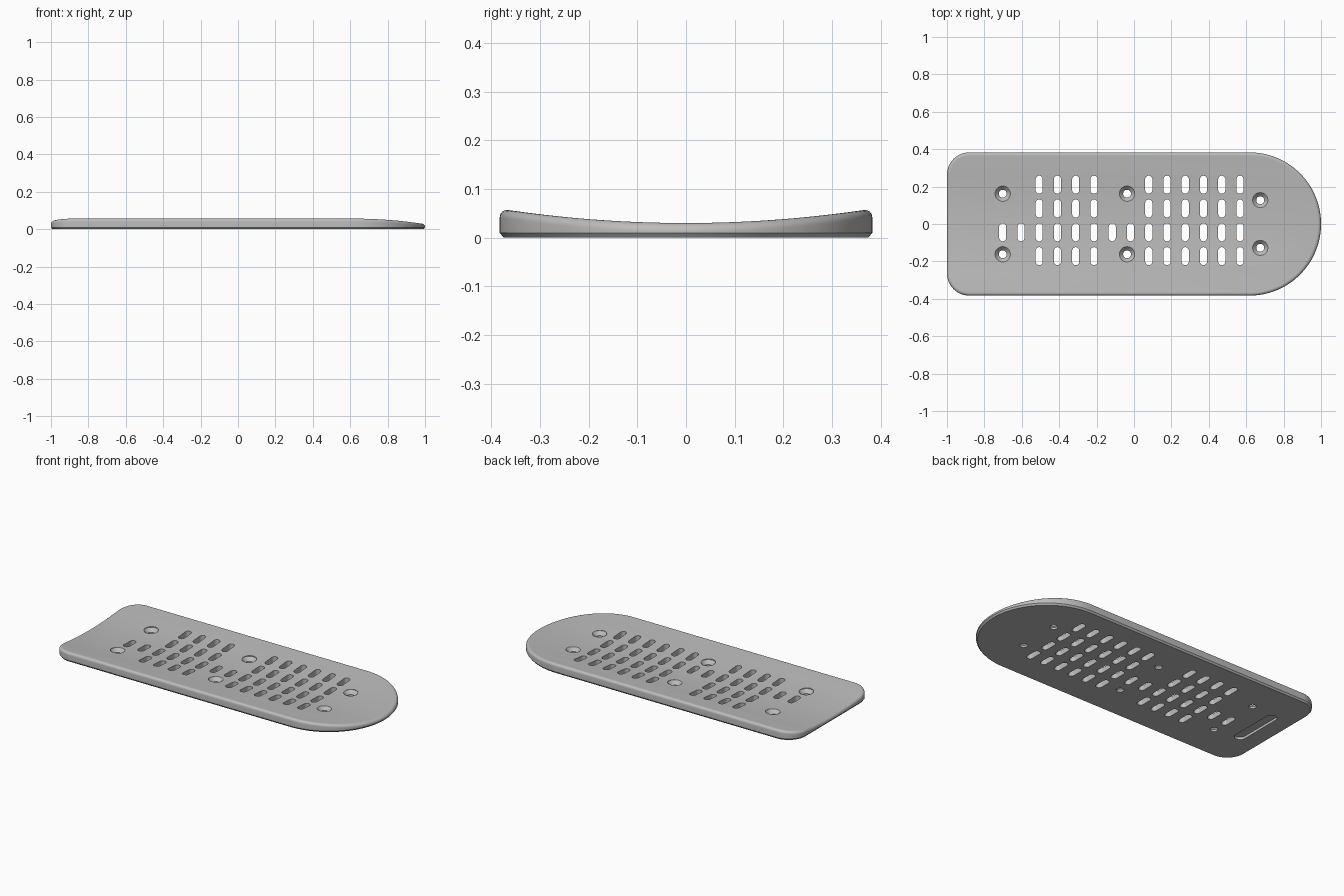
import bpy
import bmesh
from math import sin, cos, pi, sqrt

if "Cube" in bpy.data.objects:
    bpy.data.objects.remove(bpy.data.objects["Cube"], do_unlink=True)

HALF_W = 0.383      # half width, also the radius of the round end
CORNER = 0.12       # corner radius of the square end
FILLET = 0.018      # rounding of the upper rim
STEPS = 80          # strips across the width


def dish(y):
    """Height of the hollow upper surface."""
    return 0.03 + 0.2 * y * y


def outline(inset):
    """Plan outline moved inwards, right side first, then back down the left."""
    right, left = [], []
    for i in range(STEPS + 1):
        a = -pi / 2 + pi * i / STEPS
        r = HALF_W - inset
        y = r * sin(a)
        right.append((1 - HALF_W + r * cos(a), y))
        over = max(0.0, abs(y) - (HALF_W - CORNER))
        rc = CORNER - inset
        left.append((-1 + CORNER - sqrt(max(0.0, rc * rc - over * over)), y))
    return right + left[::-1]


def make_object(name, bm):
    bmesh.ops.recalc_face_normals(bm, faces=bm.faces)
    mesh = bpy.data.meshes.new(name)
    bm.to_mesh(mesh)
    bm.free()
    obj = bpy.data.objects.new(name, mesh)
    bpy.context.collection.objects.link(obj)
    return obj


def bridge(bm, a, b):
    n = len(a)
    for i in range(n):
        j = (i + 1) % n
        bm.faces.new((a[i], a[j], b[j], b[i]))


# Plate: chamfered foot, upright side, rounded rim and hollow top
bm = bmesh.new()
rings = [[bm.verts.new((x, y, 0)) for x, y in outline(0.008)],
         [bm.verts.new((x, y, 0.01)) for x, y in outline(0)]]
for k in range(7):
    t = pi / 2 * k / 6
    rings.append([bm.verts.new((x, y, dish(y) - FILLET * (1 - sin(t))))
                  for x, y in outline(FILLET * (1 - cos(t)))])
for low, high in zip(rings, rings[1:]):
    bridge(bm, low, high)
bm.faces.new(rings[0])
top = rings[-1]
for i in range(STEPS):
    bm.faces.new((top[i], top[i + 1], top[-2 - i], top[-1 - i]))
plate = make_object("plate", bm)


def cutter(bm, cx, cy, levels, half_len=0.0, sides=32):
    """Stack of round or slot-shaped rings; levels hold radius and height."""
    stack = []
    for r, z in levels:
        ring = []
        for i in range(sides):
            a = 2 * pi * (i + 0.5) / sides
            shift = half_len if sin(a) > 0 else -half_len
            ring.append(bm.verts.new((cx + r * cos(a), cy + shift + r * sin(a), z)))
        stack.append(ring)
    for a, b in zip(stack, stack[1:]):
        bridge(bm, a, b)
    bm.faces.new(stack[0])
    bm.faces.new(stack[-1])


bm = bmesh.new()
# Ventilation slots: one full row, three rows leaving gaps for the screws
for row in range(4):
    for col in range(14):
        if row == 1 or col in range(2, 6) or col > 7:
            cutter(bm, -0.702 + 0.0976 * col, -0.172 + 0.1275 * row,
                   [(0.019, -0.05), (0.019, 0.1)], 0.029, 24)
# Countersunk screw holes
for x, y in ((-0.702, 0.162), (-0.037, 0.162), (0.675, 0.127)):
    for side in (-1, 1):
        cutter(bm, x, side * y,
               [(0.021, -0.05), (0.021, 0.012), (0.041, 0.033), (0.041, 0.1)])
# Shallow pocket under the square end
cutter(bm, -0.86, 0, [(0.032, -0.05), (0.032, 0.015)], 0.13)
holes = make_object("hole_cutter", bm)
holes.hide_render = True

# Cut the holes
mod = plate.modifiers.new("holes", "BOOLEAN")
mod.operation = "DIFFERENCE"
mod.solver = "EXACT"
mod.object = holes
bpy.ops.object.select_all(action="DESELECT")
bpy.context.view_layer.objects.active = plate
plate.select_set(True)
bpy.ops.object.modifier_apply(modifier=mod.name)
bpy.data.objects.remove(holes, do_unlink=True)

# Material
grey = bpy.data.materials.new("light_grey")
grey.use_nodes = True
colour = (0.5, 0.5, 0.5, 1)
grey.diffuse_color = colour
grey.node_tree.nodes["Principled BSDF"].inputs["Base Color"].default_value = colour
plate.data.materials.clear()
plate.data.materials.append(grey)
bpy.ops.object.shade_smooth_by_angle(angle=pi / 6)
